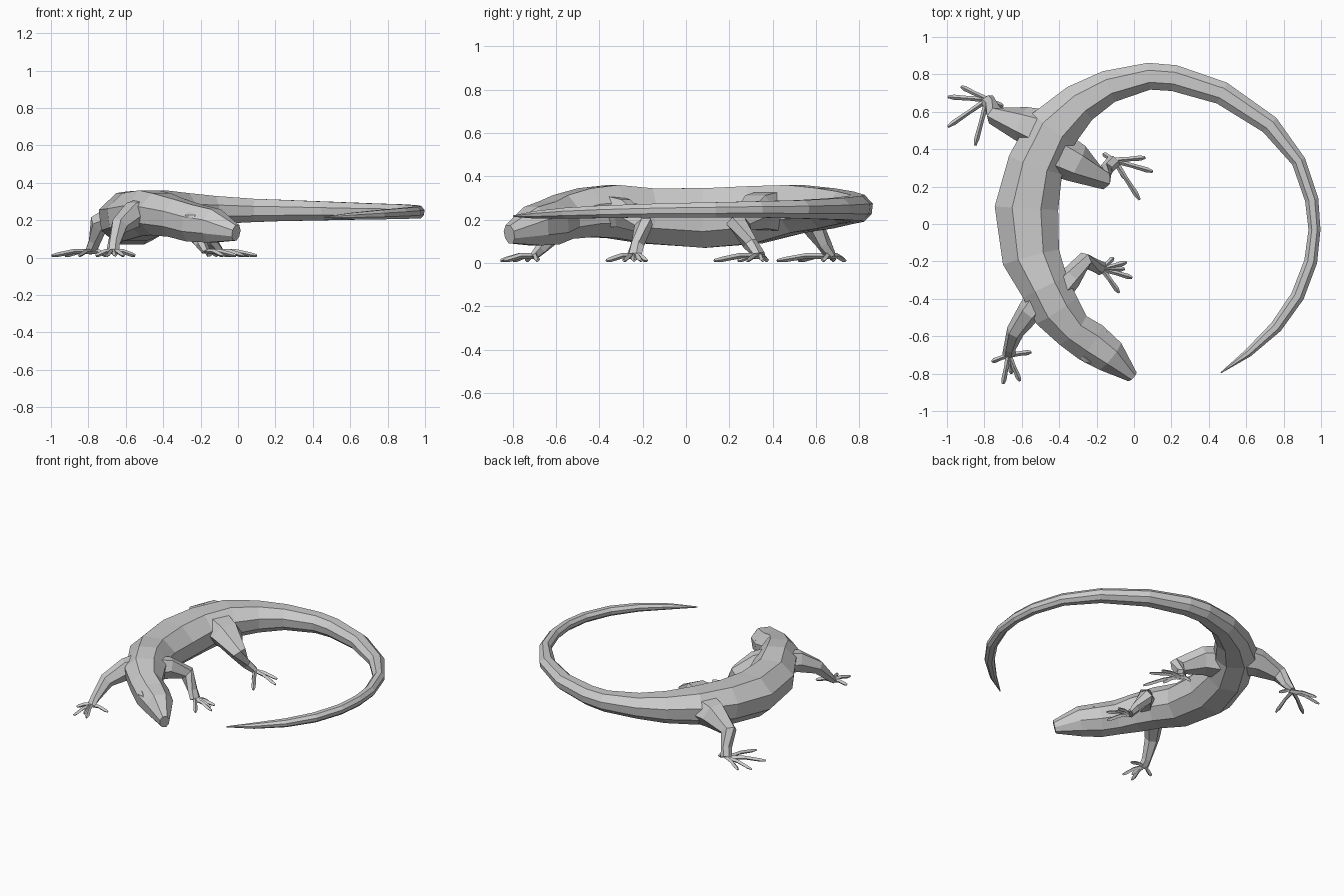
import bpy, bmesh, math
from mathutils import Vector, Matrix

OCT = [(.45, 1), (1, .35), (.92, -.45), (.42, -1), (-.42, -1), (-.92, -.45), (-1, .35), (-.45, 1)]
HEX = [(math.cos(a * math.pi / 3), math.sin(a * math.pi / 3)) for a in range(6)]
QUAD = [(1, 0), (0, 1), (-1, 0), (0, -1)]


def loft(bm, secs, profile):
    """Skin a closed tube through sections (x, y, z, half width, half height)."""
    pts = [Vector(s[:3]) for s in secs]
    dirs = [(b - a).normalized() for a, b in zip(pts, pts[1:])]
    rings = []
    for i, s in enumerate(secs):
        t = dirs[max(i - 1, 0)] + dirs[min(i, len(dirs) - 1)]
        t.normalize()
        side = Vector((t.y, -t.x, 0)).normalized()
        up = side.cross(t)
        rings.append([bm.verts.new(pts[i] + side * u * s[3] + up * v * s[4]) for u, v in profile])
    n = len(profile)
    for a, b in zip(rings, rings[1:]):
        for k in range(n):
            bm.faces.new((a[k], a[(k + 1) % n], b[(k + 1) % n], b[k]))
    bm.faces.new(rings[0])
    bm.faces.new(rings[-1])


def finish(bm, name):
    bmesh.ops.recalc_face_normals(bm, faces=bm.faces)
    me = bpy.data.meshes.new(name)
    bm.to_mesh(me)
    bm.free()
    ob = bpy.data.objects.new(name, me)
    bpy.context.collection.objects.link(ob)
    return ob


# Head and trunk, then tail: x, y, half width, top z, bottom z
trunk = [
    (-.01, -.815, .032, .175, .09), (-.13, -.705, .092, .26, .08), (-.235, -.63, .11, .285, .085),
    (-.33, -.565, .105, .315, .11), (-.415, -.46, .13, .345, .12), (-.475, -.34, .13, .36, .115),
    (-.55, -.18, .155, .345, .09), (-.575, .085, .17, .345, .07), (-.525, .32, .15, .355, .09),
    (-.43, .51, .14, .36, .14), (-.29, .645, .11, .345, .16)]
tail = [
    (-.135, .735, .088, .33, .18), (.08, .79, .072, .315, .19), (.215, .78, .07, .31, .195),
    (.47, .70, .062, .30, .2), (.725, .53, .052, .29, .205), (.88, .335, .038, .285, .21),
    (.95, .13, .036, .28, .21), (.965, -.03, .032, .277, .21), (.945, -.2, .035, .272, .21),
    (.875, -.385, .036, .265, .207), (.76, -.55, .033, .255, .205), (.61, -.69, .022, .24, .205),
    (.465, -.795, .003, .22, .213)]
bm = bmesh.new()
loft(bm, [(x, y, (t + b) / 2, w, (t - b) / 2) for x, y, w, t, b in trunk + tail], OCT)
finish(bm, "body_and_tail")

# Brow bumps over the eyes
for name, loc in (("left_eye", (-.168, -.585, .215)), ("right_eye", (-.262, -.715, .215))):
    bm = bmesh.new()
    m = Matrix.Translation(loc) @ Matrix.Rotation(-.7, 4, 'Z') @ Matrix.Diagonal((.05, .025, .032, 1))
    bmesh.ops.create_icosphere(bm, subdivisions=1, radius=1, matrix=m)
    finish(bm, name)


# Legs: limb sections ending in the palm, plus toe tips
def leg(name, secs, toes):
    bm = bmesh.new()
    loft(bm, secs, HEX)
    p = Vector(secs[-1][:3])
    for x, y in toes:
        d = Vector((x, y, .01)) - p
        q = [p + d * f for f in (0, .45, .85, 1)]
        loft(bm, [(q[0].x, q[0].y, .032, .016, .014), (q[1].x, q[1].y, .033, .012, .013),
                  (q[2].x, q[2].y, .016, .014, .012), (q[3].x, q[3].y, .011, .007, .007)], QUAD)
    finish(bm, name)


leg("front_right_leg",
    [(-.49, -.38, .24, .08, .09), (-.56, -.47, .23, .065, .075), (-.635, -.575, .17, .048, .05),
     (-.665, -.665, .07, .033, .03), (-.67, -.70, .033, .035, .02)],
    [(-.76, -.735), (-.70, -.855), (-.61, -.84), (-.655, -.80), (-.55, -.685)])
leg("front_left_leg",
    [(-.43, -.38, .24, .08, .09), (-.34, -.29, .23, .06, .075), (-.265, -.195, .175, .045, .05),
     (-.20, -.225, .08, .035, .032), (-.17, -.24, .033, .038, .02)],
    [(-.11, -.18), (-.04, -.205), (-.05, -.24), (-.01, -.287), (-.08, -.367)])
leg("hind_right_leg",
    [(-.45, .48, .24, .13, .11), (-.60, .535, .235, .095, .09), (-.745, .58, .18, .052, .055),
     (-.765, .635, .09, .036, .035), (-.785, .665, .035, .038, .022)],
    [(-.70, .63), (-.925, .735), (-.995, .68), (-.995, .52), (-.85, .42)])
leg("hind_left_leg",
    [(-.46, .40, .24, .13, .11), (-.31, .325, .235, .105, .09), (-.165, .24, .18, .055, .055),
     (-.145, .295, .09, .036, .035), (-.105, .34, .035, .038, .022)],
    [(-.165, .375), (.06, .355), (.10, .28), (.03, .13), (-.045, .24)])
